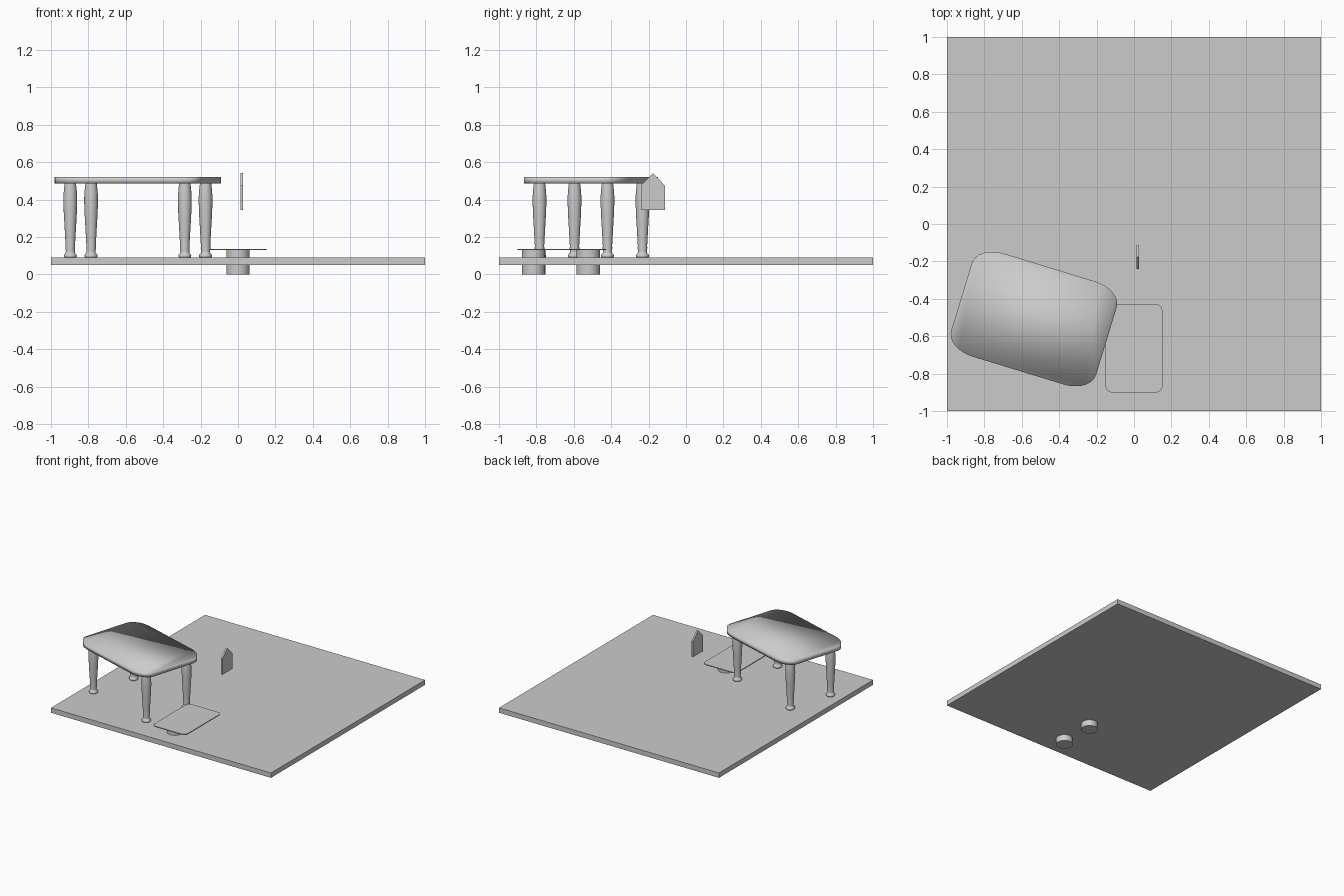
import bpy, bmesh, math
from mathutils import Matrix, Vector

if "Cube" in bpy.data.objects:
    bpy.data.objects.remove(bpy.data.objects["Cube"])


def make_object(name, bm, smooth=None):
    bmesh.ops.recalc_face_normals(bm, faces=bm.faces)
    me = bpy.data.meshes.new(name)
    bm.to_mesh(me)
    bm.free()
    ob = bpy.data.objects.new(name, me)
    bpy.context.collection.objects.link(ob)
    if smooth is not None:
        bpy.ops.object.select_all(action='DESELECT')
        ob.select_set(True)
        bpy.context.view_layer.objects.active = ob
        if smooth >= 180:
            bpy.ops.object.shade_smooth()
        else:
            bpy.ops.object.shade_smooth_by_angle(angle=math.radians(smooth))
    return ob


def prism(name, points, depth, smooth=None):
    """Extrude a closed outline of 3D points along a depth vector."""
    bm = bmesh.new()
    face = bm.faces.new([bm.verts.new(p) for p in points])
    ext = bmesh.ops.extrude_face_region(bm, geom=[face], use_keep_orig=True)
    verts = [g for g in ext['geom'] if isinstance(g, bmesh.types.BMVert)]
    bmesh.ops.translate(bm, verts=verts, vec=depth)
    return make_object(name, bm, smooth)


def rounded_rect(a, b, rx, ry, z, steps=8):
    """Outline with half sizes a, b and elliptical corners."""
    pts = []
    for q, (sx, sy) in enumerate([(1, 1), (-1, 1), (-1, -1), (1, -1)]):
        for i in range(steps + 1):
            t = math.pi / 2 * (q + i / steps)
            pts.append((sx * (a - rx) + rx * math.cos(t),
                        sy * (b - ry) + ry * math.sin(t), z))
    return pts


def lathe(name, profile, sides, smooth):
    """Spin an (r, z) profile into a capped solid."""
    bm = bmesh.new()
    rings = [[bm.verts.new((r * math.cos(2 * math.pi * i / sides),
                            r * math.sin(2 * math.pi * i / sides), z))
              for i in range(sides)] for r, z in profile]
    for lo, hi in zip(rings, rings[1:]):
        for i in range(sides):
            j = (i + 1) % sides
            bm.faces.new((lo[i], lo[j], hi[j], hi[i]))
    bm.faces.new(rings[0])
    bm.faces.new(rings[-1])
    return make_object(name, bm, smooth)


# Floor slab
prism("floor", [(-1, -1, .05), (1, -1, .05), (1, 1, .05), (-1, 1, .05)],
      Vector((0, 0, .04)))

# Large table, turned on the floor
turn = Matrix.Translation((-.535, -.508, 0)) @ Matrix.Rotation(math.radians(-17), 4, 'Z')
top = prism("table_top", rounded_rect(.405, .288, .15, .10, .487),
            Vector((0, 0, .035)), 180)
top.matrix_world = turn

# Turned legs
leg_profile = [(.028, .088), (.034, .094), (.035, .101), (.032, .108), (.025, .114),
               (.024, .125), (.026, .142), (.025, .152), (.027, .19), (.031, .26),
               (.035, .33), (.037, .39), (.0365, .42), (.034, .455), (.031, .48), (.030, .49)]
for sx in (-1, 1):
    for sy in (-1, 1):
        leg = lathe("table_leg", leg_profile, 24, 50)
        leg.matrix_world = turn @ Matrix.Translation((sx * .32, sy * .19, 0))

# Low bench: thin board on two round posts that pass through the floor
board = prism("bench_board", rounded_rect(.152, .236, .035, .035, .130),
              Vector((0, 0, .007)), 30)
board.location = (0, -.665, 0)
for y in (-.815, -.522):
    post = lathe("bench_post", [(.0625, 0), (.0625, .131)], 32, 30)
    post.location = (0, y, 0)

# Hanging pointed tag
tag = [(-.241, .346), (-.113, .346), (-.113, .476), (-.177, .542), (-.241, .476)]
prism("pointed_tag", [(.014, y, z) for y, z in tag], Vector((.013, 0, 0)))
